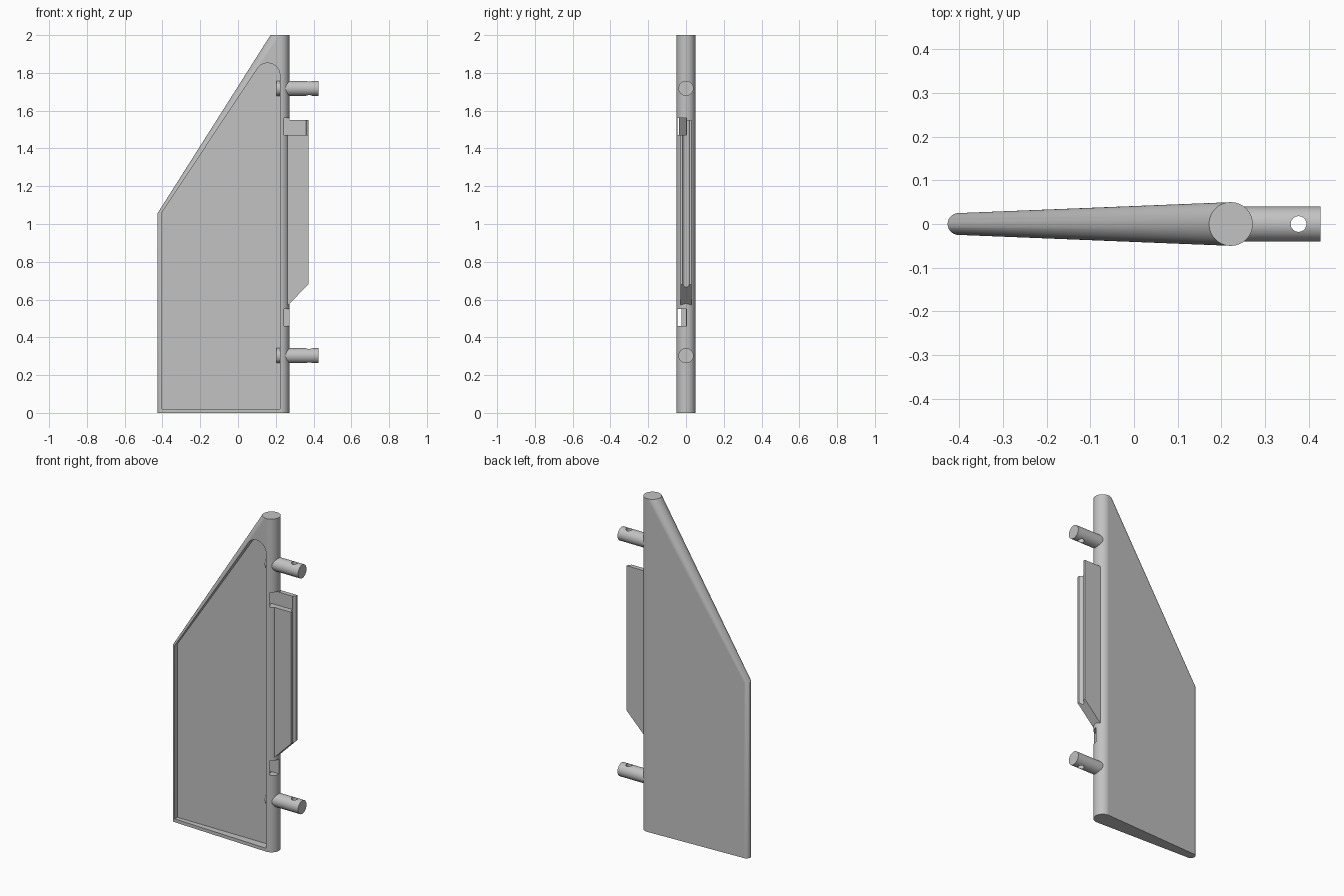
import bpy, bmesh, math
from mathutils import Matrix, Vector

if "Cube" in bpy.data.objects:
    bpy.data.objects.remove(bpy.data.objects["Cube"])

grey = bpy.data.materials.new("plain grey")
grey.use_nodes = True
COLOUR = (0.54, 0.54, 0.54, 1)
grey.diffuse_color = COLOUR
grey.node_tree.nodes["Principled BSDF"].inputs["Base Color"].default_value = COLOUR


def finish(bm, name):
    bmesh.ops.recalc_face_normals(bm, faces=bm.faces)
    mesh = bpy.data.meshes.new(name)
    bm.to_mesh(mesh)
    bm.free()
    mesh.materials.append(grey)
    obj = bpy.data.objects.new(name, mesh)
    bpy.context.collection.objects.link(obj)
    return obj


def prism(name, outline, front, back):
    """Extrude an x-z outline along y."""
    bm = bmesh.new()
    near = [bm.verts.new((x, front, z)) for x, z in outline]
    far = [bm.verts.new((x, back, z)) for x, z in outline]
    bm.faces.new(near)
    bm.faces.new(far[::-1])
    for i in range(len(near)):
        j = (i + 1) % len(near)
        bm.faces.new((near[i], far[i], far[j], near[j]))
    return finish(bm, name)


def rod(name, radius, length, centre, axis="Z", sides=48):
    bm = bmesh.new()
    turn = Matrix.Rotation(math.pi / 2, 4, "Y") if axis == "X" else Matrix()
    bmesh.ops.create_cone(bm, cap_ends=True, segments=sides, radius1=radius,
                          radius2=radius, depth=length,
                          matrix=Matrix.Translation(Vector(centre)) @ turn)
    return finish(bm, name)


def box(name, x0, x1, y0, y1, z0, z1):
    return prism(name, [(x0, z0), (x1, z0), (x1, z1), (x0, z1)], y0, y1)


def cut(obj, cutters):
    bpy.context.view_layer.objects.active = obj
    for cutter in cutters:
        mod = obj.modifiers.new("cut", "BOOLEAN")
        mod.operation, mod.solver, mod.object = "DIFFERENCE", "EXACT", cutter
        bpy.ops.object.modifier_apply(modifier=mod.name)


# Blade: hull around a tall thick post and a short thin post
bm = bmesh.new()
for x, radius, height in ((0.222, 0.05, 2.0), (-0.402, 0.025, 1.055)):
    for z in (0, height):
        bmesh.ops.create_circle(bm, segments=64, radius=radius,
                                matrix=Matrix.Translation((x, 0, z)))
bmesh.ops.convex_hull(bm, input=bm.verts)
bmesh.ops.delete(bm, geom=[v for v in bm.verts if not v.link_faces], context="VERTS")
bmesh.ops.dissolve_limit(bm, angle_limit=0.002, verts=bm.verts, edges=bm.edges)
blade = finish(bm, "blade")

# Front pocket with rounded peak and a flat floor on the middle plane
peak = [(0.157 + 0.065 * math.cos(math.radians(a)),
         1.787 + 0.065 * math.sin(math.radians(a))) for a in range(0, 148, 7)]
pocket = prism("pocket_cutter", [(-0.403, 0.02), (0.222, 0.02)] + peak + [(-0.403, 1.06)],
               -0.1, 0)

# Strap slots, slightly deeper than the pocket, and the vertical pin hole
slots = [box("slot_cutter", 0.195, 0.5, -0.0445, 0.003, z, z + 0.09)
         for z in (0.46, 1.47)]
pin = rod("pin_cutter", 0.018, 3, (0.377, 0, 1), sides=32)

cut(blade, [pocket] + slots)

# Side fin with a slanted lower end
fin = prism("side_fin", [(0.247, 0.57), (0.264, 0.57), (0.373, 0.68), (0.373, 1.55), (0.247, 1.55)],
            -0.03, 0.03)
cut(fin, [pin, slots[1]])

# Hinge rods
rods = []
for name, z in (("lower_hinge_rod", 0.303), ("upper_hinge_rod", 1.718)):
    hinge = rod(name, 0.04, 0.222, (0.316, 0, z), "X")
    cut(hinge, [pin])
    rods.append(hinge)

for cutter in [pocket, pin] + slots:
    bpy.data.objects.remove(cutter)

# Smooth the round surfaces, keep edges sharp and broad faces even
bpy.ops.object.select_all(action="DESELECT")
for obj in [blade, fin] + rods:
    obj.select_set(True)
bpy.context.view_layer.objects.active = blade
bpy.ops.object.shade_smooth_by_angle(angle=math.radians(30))
blade.modifiers.new("even_shading", "WEIGHTED_NORMAL").keep_sharp = True
